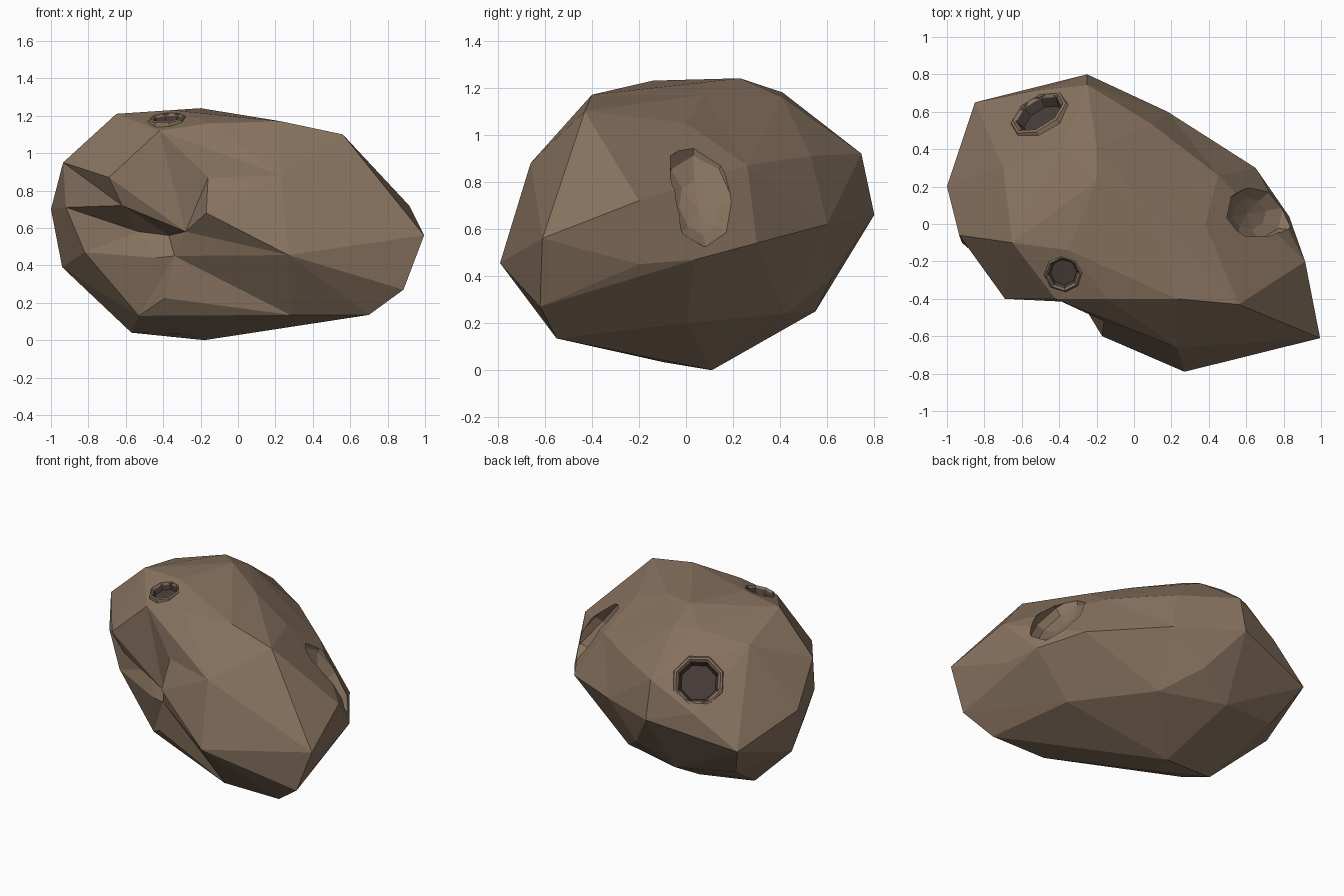
import bpy, bmesh, math
from mathutils import Vector, Matrix
from mathutils.bvhtree import BVHTree

if "Cube" in bpy.data.objects:
    bpy.data.objects.remove(bpy.data.objects["Cube"])


def material(name, rgb):
    m = bpy.data.materials.new(name)
    m.diffuse_color = (*rgb, 1)
    m.use_nodes = True
    m.node_tree.nodes["Principled BSDF"].inputs["Base Color"].default_value = m.diffuse_color
    return m


ROCK = material("brown rock", (0.245, 0.170, 0.115))
DARK = material("dark crater floor", (0.065, 0.048, 0.042))


def make_object(name, bm, mats):
    me = bpy.data.meshes.new(name)
    bm.to_mesh(me)
    bm.free()
    for m in mats:
        me.materials.append(m)
    ob = bpy.data.objects.new(name, me)
    bpy.context.collection.objects.link(ob)
    return ob


# Rock body: skin over its main corners
corners = [
    (.995, -.61, .56), (.885, -.62, .27), (.70, -.55, .135), (.27, -.79, .455),
    (.28, -.55, .135), (.23, -.66, .88), (.23, -.40, 1.17), (.56, -.43, 1.10),
    (.915, -.20, .72), (.88, -.20, .45), (.83, .04, .47),
    (.65, .30, .54), (.45, .26, .87), (.55, .0, .20), (.38, .0, 1.05),
    (-.14, -.40, 1.16), (-.69, -.40, .87), (-.16, -.52, .87), (-.17, -.60, .68),
    (-.15, -.60, .50), (-.39, -.30, .225), (-.53, -.17, .13), (-.82, -.13, .47),
    (-.92, -.10, .71), (-.935, -.06, .95), (-.65, -.10, 1.21), (-1.0, .20, .70),
    (-.94, .18, .39), (-.57, .06, .04), (-.18, .11, 0), (-.25, -.10, .035),
    (-.85, .65, .54), (-.72, .48, .30), (-.25, .80, .66), (-.25, .745, .92),
    (.10, .53, .91), (.18, .60, .62), (-.55, .71, .75), (-.70, .30, 1.11),
    (-.38, .41, 1.18), (-.20, .23, 1.24), (-.20, .41, 1.16), (.15, .42, .24),
    (-.30, .55, .25), (-.05, .62, .39), (-.35, -.14, 1.23), (.08, .08, 1.17),
    (-.42, -.40, 1.12),
]
# Corners of the overhung hollow in the front
hollow = [
    (-.62, -.36, .72), (-.53, -.22, .58), (-.37, -.28, .56),
    (-.28, -.42, .58), (-.44, -.30, .44), (-.34, -.34, .45),
    (.71, -.48, .86),
]
# The hull is taken on inflated points so that hollows survive
CENTRE = Vector((0, 0, .6))
RADII = Vector((1, .8, .63))
bm = bmesh.new()
true_position = {}
for group, puff in ((corners, .40), (hollow, .80)):
    for c in group:
        d = Vector(c) - CENTRE
        q = Vector([d[i] / RADII[i] for i in range(3)]).normalized()
        ball = Vector([q[i] * RADII[i] for i in range(3)])
        v = bm.verts.new(CENTRE + d.lerp(ball, puff))
        true_position[v] = Vector(c)
bmesh.ops.convex_hull(bm, input=bm.verts[:], use_existing_faces=False)
for v, p in true_position.items():
    v.co = p
loose = [v for v in bm.verts if not v.link_faces]
bmesh.ops.delete(bm, geom=loose, context='VERTS')
bmesh.ops.recalc_face_normals(bm, faces=bm.faces[:])
tree = BVHTree.FromBMesh(bm)
rock = make_object("rock_body", bm, [ROCK])


def surface_frame(center, normal, r):
    """Frame lying on the rock, Z outwards, averaged around a ring."""
    n = Vector(normal).normalized()
    rot = n.to_track_quat('Z', 'Y').to_matrix().to_4x4()
    base = Matrix.Translation(center) @ rot
    heights = []
    for i in range(8):
        a = math.tau * i / 8
        p = base @ Vector((r * math.cos(a), r * math.sin(a), .8))
        hit = tree.ray_cast(p, -n)
        if hit[0] is not None:
            heights.append(.8 - hit[3])
    h = sum(heights) / len(heights) if heights else 0
    return base @ Matrix.Translation((0, 0, h))


def carve(bm):
    cutter = make_object("crater_cutter", bm, [ROCK])
    cutter.hide_render = True
    mod = rock.modifiers.new("crater", 'BOOLEAN')
    mod.operation = 'DIFFERENCE'
    mod.solver = 'EXACT'
    mod.object = cutter
    bpy.context.view_layer.objects.active = rock
    bpy.ops.object.modifier_apply(modifier=mod.name)
    bpy.data.objects.remove(cutter)


# Worn dent in the right side: a squashed low-poly bowl cut into the rock
def dent(center, normal, rx, ry, depth):
    frame = surface_frame(center, normal, min(rx, ry) * 0.7)
    bm = bmesh.new()
    bmesh.ops.create_uvsphere(bm, u_segments=8, v_segments=6, radius=1)
    bmesh.ops.transform(bm, verts=bm.verts[:],
                        matrix=frame @ Matrix.Diagonal((rx, ry, depth, 1)))
    carve(bm)


dent((.65, .06, .72), (.76, .14, .62), .17, .29, .10)


# Round pits: octagonal raised rim with dark wall and floor
def pit(name, center, normal, r):
    frame = surface_frame(center, normal, r)
    bm = bmesh.new()
    bmesh.ops.create_cone(bm, cap_ends=True, segments=8, radius1=r,
                          radius2=r, depth=.3)
    bmesh.ops.transform(bm, verts=bm.verts[:],
                        matrix=frame @ Matrix.Translation((0, 0, .07)))
    carve(bm)
    profile = [(1.25 * r, -.03), (1.14 * r, .008), (1.04 * r, .014),
               (.94 * r, .0), (.80 * r, -.35 * r)]
    bm = bmesh.new()
    rings = []
    for rad, z in profile:
        rings.append([bm.verts.new(frame @ Vector((
            rad * math.cos(math.tau * (i + .5) / 8),
            rad * math.sin(math.tau * (i + .5) / 8), z))) for i in range(8)])
    for k in range(len(rings) - 1):
        a, b = rings[k], rings[k + 1]
        for i in range(8):
            j = (i + 1) % 8
            f = bm.faces.new((a[i], a[j], b[j], b[i]))
            f.material_index = 1 if k == len(rings) - 2 else 0
    bm.faces.new(rings[-1]).material_index = 1
    make_object(name, bm, [ROCK, DARK])


pit("top_pit", (-.38, -.27, 1.20), (-.08, -.25, 1), .088)
pit("back_pit", (-.52, .61, .93), (-.42, .68, .50), .145)
